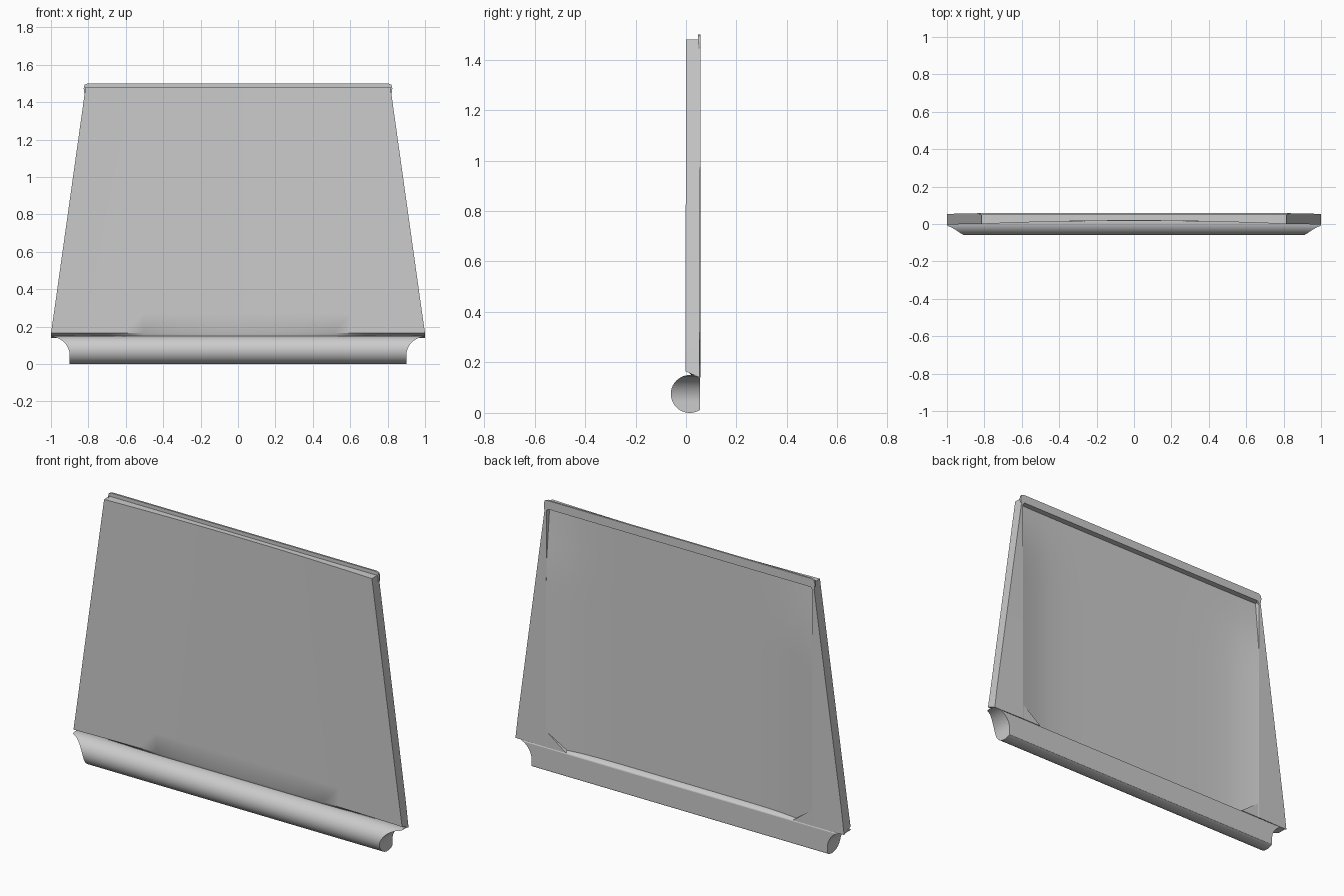
import bpy, bmesh, math

if "Cube" in bpy.data.objects:
    bpy.data.objects.remove(bpy.data.objects["Cube"])

TOP, BOT, BACK, IN = 1.48, 0.16, 0.058, 0.81


def make(name, verts, faces, smooth=True):
    me = bpy.data.meshes.new(name)
    me.from_pydata(verts, [], faces)
    bm = bmesh.new()
    bm.from_mesh(me)
    bmesh.ops.remove_doubles(bm, verts=bm.verts, dist=1e-5)
    bmesh.ops.recalc_face_normals(bm, faces=bm.faces)
    bm.to_mesh(me)
    bm.free()
    ob = bpy.data.objects.new(name, me)
    bpy.context.collection.objects.link(ob)
    bpy.ops.object.select_all(action='DESELECT')
    ob.select_set(True)
    bpy.context.view_layer.objects.active = ob
    if smooth:
        bpy.ops.object.shade_smooth_by_angle(angle=math.radians(30))
    return ob


def prism(name, pts, a, b, place):
    """Extrude a 2D outline from a to b; place maps (u, v, depth) to xyz."""
    n = len(pts)
    verts = [place(u, v, d) for d in (a, b) for u, v in pts]
    faces = [tuple(range(n)), tuple(range(n, 2 * n))]
    faces += [(i, (i + 1) % n, n + (i + 1) % n, n + i) for i in range(n)]
    return make(name, verts, faces)


# Tapered panel: closed cross-section loops stacked in z
def section(t):
    z = BOT + (TOP - BOT) * t
    w = 1.0 - 0.185 * t
    inner = [-IN + 2 * IN * i / 16 for i in range(17)]
    xs = [-w] + [-IN] + inner + [IN] + [w]
    rise = 0.033 * min(1, (TOP - z) / 0.35)
    loop = []
    drop = (1 - t) ** 30          # sloping underside at the bottom edge
    for x in xs:
        y = 0.018 * (1 - (x / w) ** 2) - 0.002 * (1 - t)
        loop.append((x, y, z + 0.005 * drop))
    for k, x in reversed(list(enumerate(xs))):
        if k in (0, 1, len(xs) - 2, len(xs) - 1):
            y = BACK - (0.004 * (1 - t) if abs(x) > IN else 0.001)
        else:
            y = 0.025 + rise * abs(x / IN) ** 6
        loop.append((x, y, z - 0.02 * drop))
    return loop


rows = [section(i / 12) for i in range(13)]
n = len(rows[0])
verts = [v for r in rows for v in r]
faces = [(r * n + i, r * n + (i + 1) % n, (r + 1) * n + (i + 1) % n, (r + 1) * n + i)
         for r in range(12) for i in range(n)]
for base in (0, 12 * n):
    faces += [(base + i, base + i + 1, base + n - 2 - i, base + n - 1 - i) for i in range(n // 2 - 1)]
make("panel", verts, faces)

# Rounded bottom rail, flat at the back, with concave notches at both ends
R, CY, CZ, N = 0.075, 0.015, 0.075, 40
levels = []
for i in range(N + 1):
    a = math.pi * i / N
    z, h = CZ - R * math.cos(a), R * math.sin(a)
    dz = max(0, z - 0.045)
    xe = 1.0 - math.sqrt(max(0, 0.1 ** 2 - dz ** 2))
    levels.append((CY - h, min(CY + h, 0.056), z, xe))
verts, faces = [], []
for f, b, z, xe in levels:
    verts += [(-xe, f, z), (xe, f, z), (xe, b, z), (-xe, b, z)]
for i in range(N):
    for j in range(4):
        k = (j + 1) % 4
        faces.append((4 * i + j, 4 * i + k, 4 * i + 4 + k, 4 * i + 4 + j))
make("bottom_rail", verts, faces)

# Top bar closing the recess, with a raised ridge at the back
prism("top_bar", [(0.018, 1.479), (0.05, 1.479), (0.05, 1.452), (0.018, 1.452)],
      -0.812, 0.812, lambda u, v, d: (d, u, v))

# Thin back ridge with rounded ends
ridge = []
for sx in (1, -1):
    end = [(0.80, 1.452), (0.814, 1.432), (0.823, 1.45), (0.825, 1.475), (0.82, 1.493), (0.805, 1.499)]
    ridge += [(sx * x, z) for x, z in (end if sx == 1 else reversed(end))]
prism("top_ridge", ridge, 0.048, BACK, lambda u, v, d: (u, d, v))

# Chamfered gussets in the lower back corners
for side, s in (("right", 1), ("left", -1)):
    prism("gusset_" + side, [(0.812, 0.23), (0.69, 0.14), (0.812, 0.14)],
          0.03, 0.057, lambda u, v, d: (s * u, d, v))
